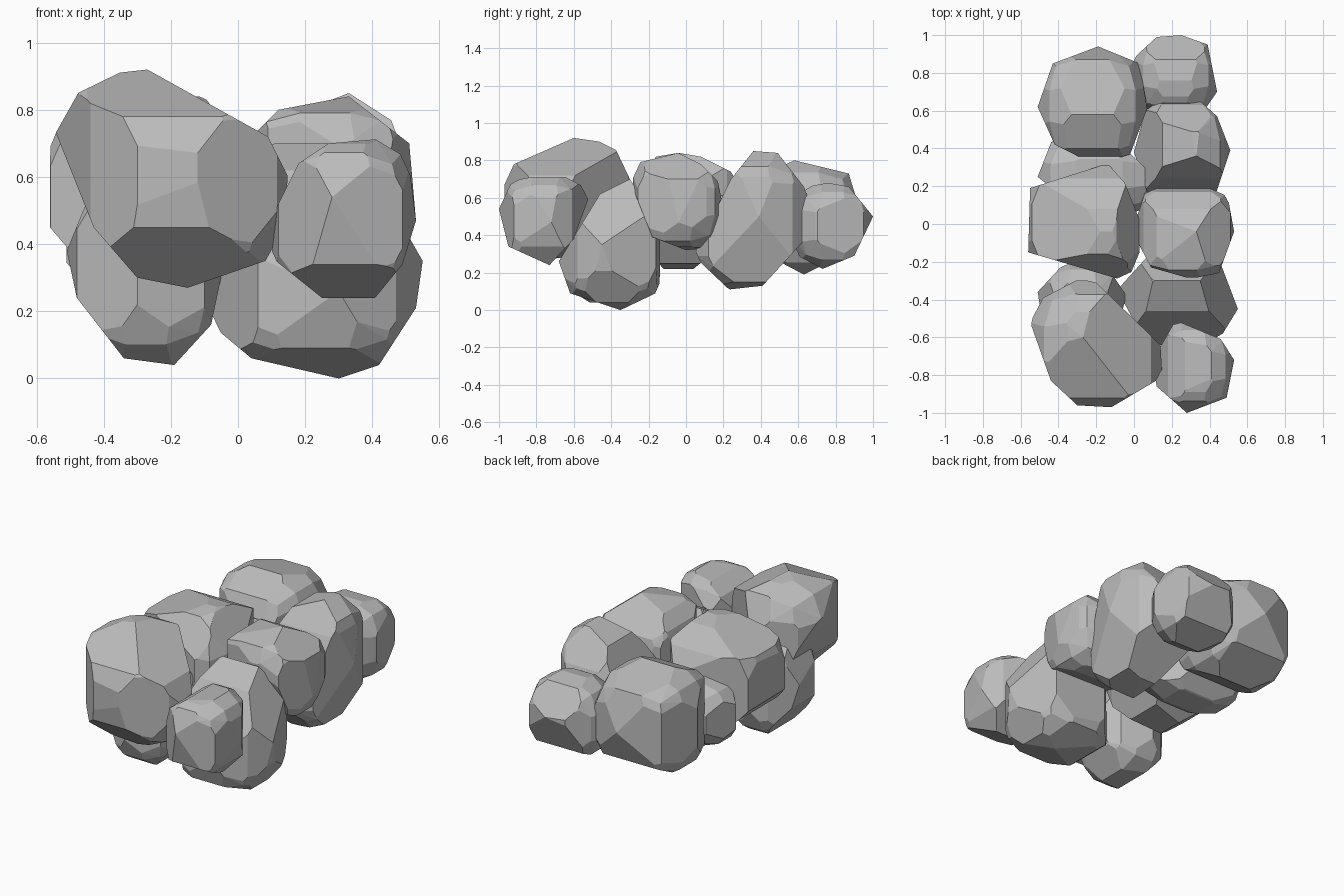
import bpy
import bmesh
from mathutils import Vector, geometry

cube = bpy.data.objects.get("Cube")
if cube:
    bpy.data.objects.remove(cube, do_unlink=True)

# One stone colour for the whole pile
stone = bpy.data.materials.new("stone_grey")
stone.use_nodes = True
grey = (0.5, 0.5, 0.5, 1)
stone.diffuse_color = grey
stone.node_tree.nodes["Principled BSDF"].inputs["Base Color"].default_value = grey

# The two axes in which each kind of profile is drawn
PLANES = {"front": (0, 2), "side": (1, 2), "top": (0, 1)}


def chisel(bm, axes, a, b, middle):
    """Slice off everything beyond the profile edge a-b and cap the cut."""
    normal2d = Vector((b.y - a.y, a.x - b.x))
    if normal2d.dot(middle - a) > 0:
        normal2d.negate()
    point, normal = Vector(), Vector()
    for i, axis in enumerate(axes):
        point[axis], normal[axis] = a[i], normal2d[i]
    geom = bm.verts[:] + bm.edges[:] + bm.faces[:]
    cut = bmesh.ops.bisect_plane(bm, geom=geom, plane_co=point, plane_no=normal.normalized(),
                                 clear_outer=True, dist=0.0001)["geom_cut"]
    rim = [e for e in cut if isinstance(e, bmesh.types.BMEdge) and e.is_boundary]
    if rim:
        bmesh.ops.edgeloop_fill(bm, edges=rim)


def rock(name, power=2.2, **profiles):
    """Rounded block fitted around the profiles, then chiselled along their edges."""
    extent = [[], [], []]
    for view, points in profiles.items():
        for p in points:
            for i, axis in enumerate(PLANES[view]):
                extent[axis].append(p[i])
    bm = bmesh.new()
    bmesh.ops.create_cube(bm, size=2)
    bmesh.ops.subdivide_edges(bm, edges=bm.edges[:], cuts=2, use_grid_fill=True)
    for v in bm.verts:
        radius = sum(abs(c) ** power for c in v.co) ** (1 / power)
        v.co *= 1.1 / radius
        for axis, values in enumerate(extent):
            low, high = min(values), max(values)
            v.co[axis] = (low + high) / 2 + v.co[axis] * (high - low) / 2
    # Carve each profile
    for view, points in profiles.items():
        outline = [Vector(points[i]) for i in geometry.convex_hull_2d(points)]
        middle = sum(outline, Vector((0, 0))) / len(outline)
        for a, b in zip(outline, outline[1:] + outline[:1]):
            chisel(bm, PLANES[view], a, b, middle)
    # Close the stone and merge slivers into broad facets
    hull = bmesh.ops.convex_hull(bm, input=bm.verts[:])
    bmesh.ops.delete(bm, geom=list({*hull["geom_interior"], *hull["geom_unused"]}), context="VERTS")
    bmesh.ops.dissolve_limit(bm, angle_limit=0.1, verts=bm.verts[:], edges=bm.edges[:])
    bmesh.ops.recalc_face_normals(bm, faces=bm.faces[:])
    mesh = bpy.data.meshes.new(name)
    bm.to_mesh(mesh)
    bm.free()
    mesh.materials.append(stone)
    bpy.context.collection.objects.link(bpy.data.objects.new(name, mesh))


# Front stones
rock("front_right_boulder",
     front=[(-.55, .75), (-.48, .85), (-.36, .91), (-.27, .92), (.09, .72), (.15, .6),
            (.11, .36), (-.15, .27), (-.3, .3), (-.43, .45)],
     top=[(-.55, -.52), (-.48, -.39), (-.29, -.29), (-.2, -.31), (.14, -.64), (.15, -.81),
          (-.12, -.97), (-.3, -.96), (-.44, -.83)],
     side=[(-.98, .65), (-.92, .78), (-.6, .92), (-.39, .89), (-.3, .7), (-.32, .5),
           (-.5, .3), (-.75, .27), (-.95, .45)])
rock("front_left_stone",
     front=[(.18, .64), (.27, .7), (.5, .72), (.53, .47), (.49, .34), (.4, .23),
            (.25, .24), (.1, .36), (.11, .5)],
     top=[(.22, -.51), (.46, -.61), (.53, -.72), (.49, -.92), (.28, -1), (.12, -.86), (.1, -.72)],
     side=[(-1, .54), (-.93, .69), (-.78, .72), (-.57, .71), (-.52, .6), (-.6, .38),
           (-.73, .24), (-.95, .34)])
rock("lower_left_boulder",
     front=[(-.09, .28), (-.08, .16), (.04, .06), (.3, 0), (.42, .04), (.53, .21),
            (.55, .35), (.35, .7), (.1, .7)],
     top=[(-.09, -.35), (.1, -.14), (.44, -.16), (.55, -.45), (.47, -.58), (.3, -.68), (.06, -.62)],
     side=[(-.3, .7), (-.46, .62), (-.68, .26), (-.62, .09), (-.35, 0), (-.14, .1),
           (-.11, .26), (-.17, .5)])
rock("lower_right_stone",
     front=[(-.51, .38), (-.48, .24), (-.34, .06), (-.19, .04), (-.08, .16), (-.04, .35),
            (-.15, .62), (-.42, .6)],
     top=[(-.51, -.36), (-.39, -.23), (-.3, -.19), (-.12, -.26), (-.04, -.38), (-.1, -.6),
          (-.3, -.66), (-.48, -.55)])

# Middle stones
rock("middle_right_boulder", power=2.8,
     front=[(-.56, .73), (-.56, .45), (-.5, .38), (-.3, .22), (-.1, .25), (.03, .45),
            (.03, .65), (-.1, .84), (-.18, .84)],
     top=[(-.56, -.15), (-.55, .19), (-.14, .32), (-.05, .22), (.03, .02), (.03, -.25),
          (-.05, -.3), (-.36, -.2)],
     side=[(-.3, .6), (-.16, .82), (-.04, .84), (.08, .82), (.24, .74), (.32, .6),
           (.2, .35), (.04, .22), (-.12, .22), (-.28, .4)])
rock("middle_left_boulder", power=2.4,
     front=[(.05, .73), (.12, .8), (.33, .84), (.51, .7), (.53, .47), (.48, .34), (.1, .32), (-.01, .55)],
     top=[(.07, .2), (.4, .2), (.49, .18), (.53, -.04), (.45, -.26), (.3, -.29),
          (.09, -.23), (-.01, -.04)],
     side=[(-.29, .78), (-.04, .84), (.08, .78), (.17, .69), (.2, .54), (.2, .34),
           (0, .32), (-.18, .39), (-.28, .64)])
rock("middle_filler_stone",
     top=[(-.51, .25), (-.42, .48), (-.1, .45), (.14, .22), (0, .04), (-.3, .08)],
     side=[(.04, .4), (.15, .22), (.35, .22), (.48, .4), (.4, .62), (.12, .62)])

# Back stones
rock("back_left_boulder",
     front=[(.33, .85), (.47, .76), (.51, .5), (.4, .15), (.2, .11), (0, .45), (.15, .78)],
     top=[(.16, .67), (.34, .66), (.44, .57), (.51, .39), (.42, .12), (.3, .04),
          (.1, .08), (0, .38), (.06, .6)],
     side=[(.36, .85), (.49, .84), (.63, .66), (.67, .55), (.63, .37), (.41, .13),
           (.23, .11), (.04, .29), (.24, .7)])
rock("back_left_stone",
     top=[(.12, .99), (.25, 1), (.39, .95), (.44, .7), (.35, .57), (.1, .57), (0, .7), (0, .88)],
     side=[(.65, .66), (.76, .68), (.87, .66), (1, .5), (.9, .29), (.73, .22), (.58, .3), (.57, .5)])
rock("back_right_boulder",
     top=[(-.19, .94), (.03, .85), (.07, .61), (-.02, .37), (-.2, .31), (-.42, .42),
          (-.51, .62), (-.43, .85)],
     side=[(.58, .8), (.87, .73), (.94, .5), (.85, .3), (.63, .19), (.42, .3), (.31, .5), (.4, .72)])
